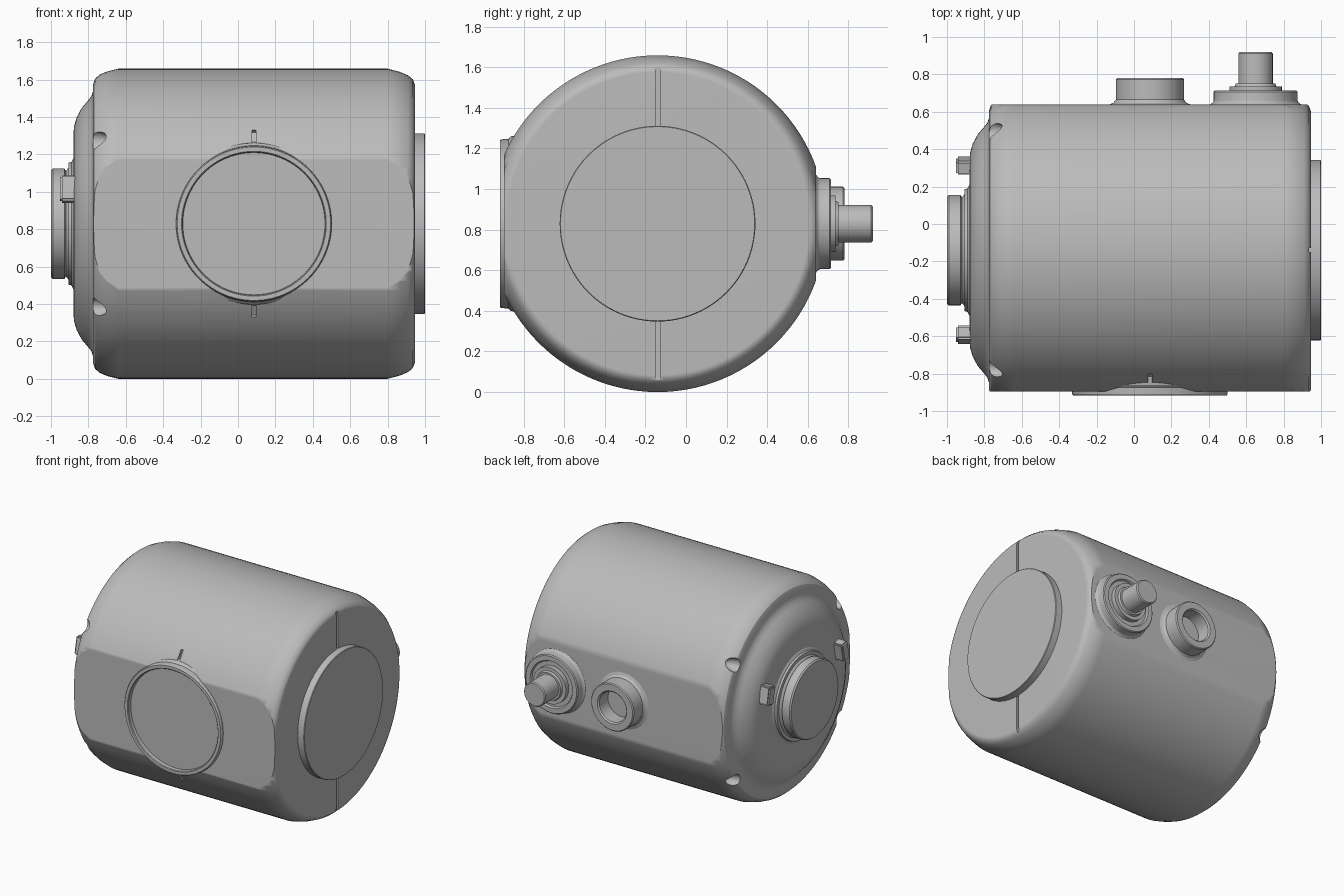
import bpy, bmesh, math
from mathutils import Vector, Matrix

cube = bpy.data.objects.get("Cube")
if cube:
    bpy.data.objects.remove(cube, do_unlink=True)

CY, CZ = -0.14, 0.829      # axis of the drum
R = 0.829
FRONT, BACK = -0.895, 0.64  # flat sides

grey = bpy.data.materials.new("plain_grey")
grey.use_nodes = True
grey.diffuse_color = (0.5, 0.5, 0.5, 1)
grey.node_tree.nodes["Principled BSDF"].inputs["Base Color"].default_value = (0.5, 0.5, 0.5, 1)


def make(name, bm):
    bmesh.ops.recalc_face_normals(bm, faces=bm.faces)
    mesh = bpy.data.meshes.new(name)
    bm.to_mesh(mesh)
    bm.free()
    mesh.materials.append(grey)
    ob = bpy.data.objects.new(name, mesh)
    bpy.context.collection.objects.link(ob)
    return ob


def lathe(axis, profile, centre, segs=64):
    """Spin (position along axis, radius) points around the x or y axis."""
    bm = bmesh.new()
    rings = []
    for t, r in profile:
        ring = []
        for i in range(segs):
            a = math.tau * i / segs
            u, v = r * math.cos(a), r * math.sin(a)
            p = (t, u, v) if axis == "x" else (u, t, v)
            ring.append(bm.verts.new(Vector(p) + Vector(centre)))
        rings.append(ring)
    for a, b in zip(rings, rings[1:]):
        for i in range(segs):
            j = (i + 1) % segs
            bm.faces.new((a[i], a[j], b[j], b[i]))
    bmesh.ops.remove_doubles(bm, verts=bm.verts, dist=1e-5)
    return bm


def box(size, loc, tilt=0):
    bm = bmesh.new()
    m = Matrix.Translation(loc) @ Matrix.Rotation(tilt, 4, "X") @ Matrix.Diagonal((*size, 1))
    bmesh.ops.create_cube(bm, size=1, matrix=m)
    return bm


def cut(target, bm):
    cutter = make("cutter", bm)
    cutter.hide_render = True
    mod = target.modifiers.new("cut", "BOOLEAN")
    mod.operation, mod.solver, mod.object = "DIFFERENCE", "EXACT", cutter
    bpy.context.view_layer.objects.active = target
    bpy.ops.object.modifier_apply(modifier=mod.name)
    bpy.data.objects.remove(cutter, do_unlink=True)


def smooth(ob, angle=30):
    bpy.ops.object.select_all(action="DESELECT")
    ob.select_set(True)
    bpy.context.view_layer.objects.active = ob
    bpy.ops.object.shade_smooth_by_angle(angle=math.radians(angle))
    ob.modifiers.new("normals", "WEIGHTED_NORMAL").keep_sharp = True


# Drum body with a domed end
drum = lathe("x", [
    (-0.88, 0), (-0.88, 0.47), (-0.877, 0.52), (-0.862, 0.57), (-0.835, 0.62),
    (-0.805, 0.655), (-0.785, 0.68), (-0.775, 0.71), (-0.775, 0.745), (-0.765, 0.775),
    (-0.74, 0.797), (-0.70, 0.814), (-0.64, R), (0.80, R), (0.865, 0.812),
    (0.91, 0.793), (0.935, 0.772), (0.945, 0.745), (0.945, 0)],
    (0, CY, CZ), 112)
for y, side in ((FRONT, -1), (BACK, 1)):
    geom = drum.verts[:] + drum.edges[:] + drum.faces[:]
    res = bmesh.ops.bisect_plane(drum, geom=geom, plane_co=(0, y, 0),
                                 plane_no=(0, side, 0), clear_outer=True)
    rim = [e for e in res["geom_cut"] if isinstance(e, bmesh.types.BMEdge)]
    bmesh.ops.contextual_create(drum, geom=rim)
body = make("drum_body", drum)

# Seat for the round window
WX = 0.085
cut(body, lathe("y", [(-1.0, 0), (-1.0, 0.4), (-0.865, 0.4), (-0.865, 0)], (WX, 0, CZ)))

for s in (-1, 1):
    # End face grooves
    cut(body, box((0.03, 0.022, 0.29), (0.947, CY, CZ + s * 0.625)))
    # Alignment slots above and below the window
    slope = s * 0.59
    dist = R - 0.005
    cut(body, box((0.02, 0.04, 0.095),
                  (WX, CY - dist * math.cos(0.59), CZ + dist * math.sin(slope)), -slope))
    # Screw pockets around the domed end
    for t in (-1, 1):
        pocket = bmesh.new()
        place = Matrix.Translation((-0.79, CY + t * 0.638, CZ + s * 0.447))
        bmesh.ops.create_uvsphere(pocket, u_segments=24, v_segments=16, radius=1,
                                  matrix=place @ Matrix.Diagonal((0.11, 0.052, 0.052, 1)))
        cut(body, pocket)
smooth(body)

# Round window with raised rim
window = make("round_window", lathe("y", [
    (-0.80, 0), (-0.80, 0.44), (-0.862, 0.43), (-0.875, 0.418), (-0.91, 0.415),
    (-0.917, 0.41), (-0.917, 0.387), (-0.912, 0.382), (-0.885, 0.38), (-0.885, 0)],
    (WX, 0, CZ), 96))
smooth(window)

# Round plate on the plain end
plate = make("end_plate", lathe("x", [
    (0.92, 0), (0.92, 0.482), (0.996, 0.482), (1.0, 0.478), (1.0, 0)], (0, CY, CZ), 96))
smooth(plate)

# Hub on the domed end
hub = make("end_hub", lathe("x", [
    (-0.87, 0), (-0.87, 0.365), (-0.883, 0.345), (-0.89, 0.33), (-0.905, 0.326),
    (-0.905, 0.30), (-0.92, 0.283), (-0.928, 0.295), (-0.99, 0.295), (-1.0, 0.287),
    (-1.0, 0)], (0, CY, CZ), 96))
smooth(hub)

# Lugs either side of the hub
for s, name in ((-1, "front_lug"), (1, "back_lug")):
    bm = box((0.10, 0.075, 0.14), (-0.902, CY + s * 0.452, CZ + 0.185), s * 0.2)
    bmesh.ops.bevel(bm, geom=bm.edges[:], offset=0.01, segments=2, affect="EDGES")
    smooth(make(name, bm))

# Hollow port on the back
port = make("back_port", lathe("y", [
    (0.60, 0), (0.60, 0.225), (0.64, 0.215), (0.648, 0.195), (0.665, 0.182),
    (0.773, 0.182), (0.78, 0.175), (0.78, 0.125), (0.77, 0.115), (0.665, 0.115),
    (0.665, 0)], (WX, 0, CZ)))
smooth(port)

# Stepped shaft fitting on the back
shaft = make("back_shaft", lathe("y", [
    (0.60, 0), (0.60, 0.25), (0.64, 0.242), (0.648, 0.23), (0.66, 0.224),
    (0.707, 0.224), (0.714, 0.217), (0.714, 0.18), (0.70, 0.172), (0.70, 0.14),
    (0.735, 0.14), (0.735, 0.112), (0.752, 0.106), (0.752, 0.092), (0.912, 0.092),
    (0.92, 0.085), (0.92, 0)], (0.65, 0, CZ)))
smooth(shaft)
